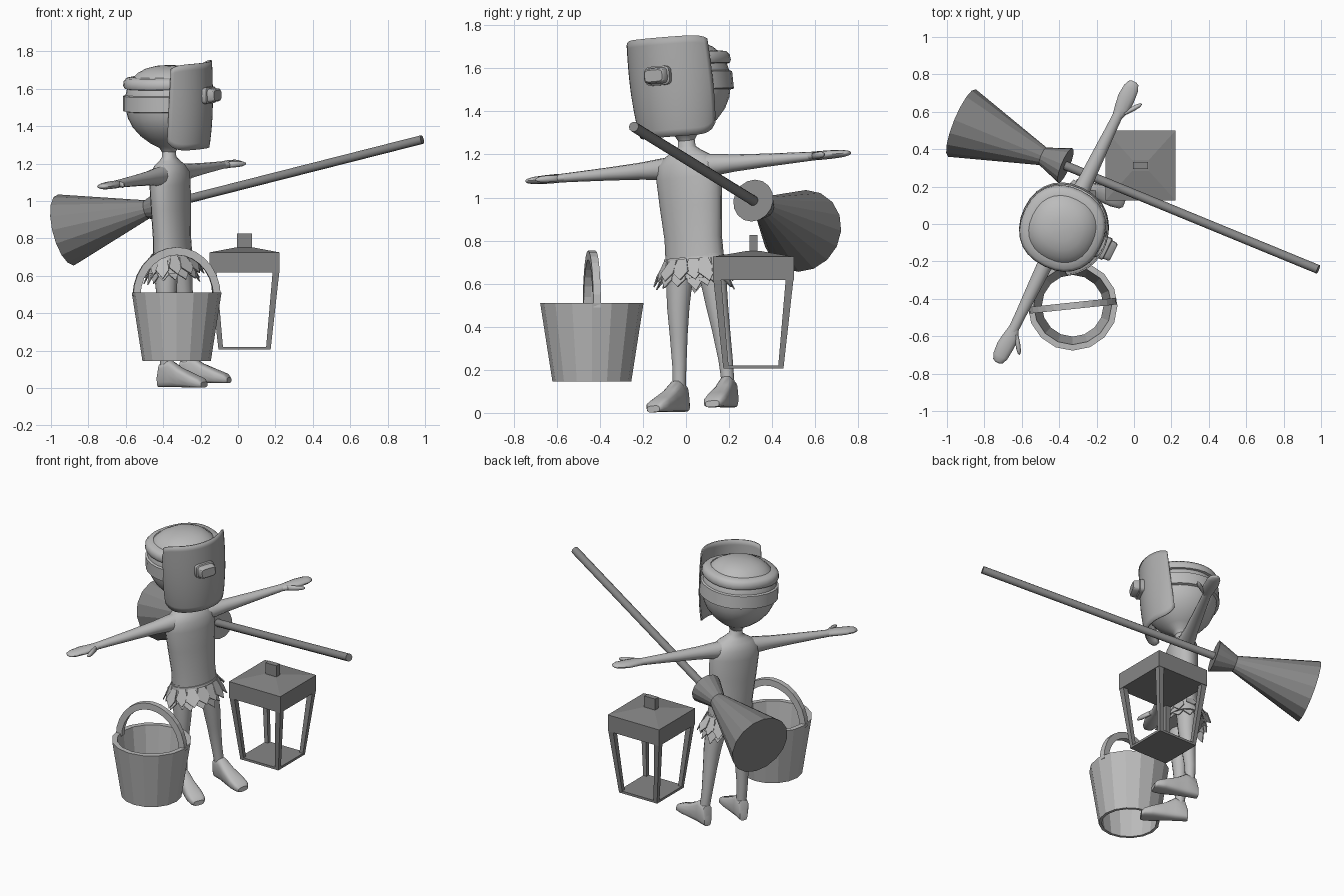
import bpy, bmesh, math, random
from math import sin, cos, pi, radians
from mathutils import Vector as V, Matrix

if "Cube" in bpy.data.objects:
    bpy.data.objects.remove(bpy.data.objects["Cube"])

random.seed(4)

def material(name, g):
    m = bpy.data.materials.new(name)
    m.diffuse_color = (g, g, g, 1)
    m.use_nodes = True
    m.node_tree.nodes["Principled BSDF"].inputs["Base Color"].default_value = m.diffuse_color
    return m

LIGHT = material("light grey", 0.50)
MID = material("mid grey", 0.42)
DARK = material("dark grey", 0.24)
I = Matrix.Identity(4)
# figure frame: x forward, y to its left, z up, turned and leaning a little
FIG = Matrix.Translation((-0.326, 0.09, 0.015)) @ Matrix.Rotation(radians(-26), 4, 'Z') @ Matrix.Rotation(radians(4.5), 4, 'X')

def finish(name, bm, mat, M=I, smooth=None):
    bm.transform(M)
    bmesh.ops.recalc_face_normals(bm, faces=bm.faces[:])
    me = bpy.data.meshes.new(name)
    bm.to_mesh(me)
    bm.free()
    me.materials.append(mat)
    ob = bpy.data.objects.new(name, me)
    bpy.context.collection.objects.link(ob)
    if smooth:
        bpy.ops.object.select_all(action='DESELECT')
        ob.select_set(True)
        bpy.context.view_layer.objects.active = ob
        bpy.ops.object.shade_smooth_by_angle(angle=radians(smooth))
    return ob

def loft(name, rings, n, mat, M=I, smooth=None, p=1, caps=True, turn=0, closed=False):
    """Skin through rings given as (centre, half axis a, half axis b); p < 1 is boxier."""
    bm = bmesh.new()
    f = lambda c: math.copysign(abs(c) ** p, c)
    loops = []
    for c, a, b in rings:
        loops.append([bm.verts.new(V(c) + V(a) * f(cos(2 * pi * i / n + turn)) + V(b) * f(sin(2 * pi * i / n + turn)))
                      for i in range(n)])
    pairs = list(zip(loops, loops[1:]))
    if closed:
        pairs.append((loops[-1], loops[0]))
    for r, s in pairs:
        for i in range(n):
            j = (i + 1) % n
            bm.faces.new((r[i], r[j], s[j], s[i]))
    if caps and not closed:
        bm.faces.new(loops[0])
        bm.faces.new(loops[-1])
    return finish(name, bm, mat, M, smooth)

def upright(prof):   # (z, half depth, half width)
    return [((0, 0, z), (a, 0, 0), (0, b, 0)) for z, a, b in prof]

def box_rings(cx, cy, levels):   # square rings, half sizes in x and y
    k = math.sqrt(2)
    return [((cx, cy, z), (hx * k, 0, 0), (0, hy * k, 0)) for z, hx, hy in levels]

# torso and neck
loft("torso", upright([(.67, .095, .145), (.8, .09, .142), (.95, .092, .155), (1.08, .094, .163),
     (1.14, .09, .155), (1.18, .072, .115), (1.205, .05, .07), (1.225, .038, .042), (1.30, .036, .036)]),
     20, LIGHT, FIG, 60)

# arms, hands, legs and feet
for s, side in ((1, "left"), (-1, "right")):
    loft(side + "_arm", [((0, s * y, 1.13), (a, 0, 0), (0, 0, b)) for y, a, b in
         ((.08, .055, .055), (.16, .05, .048), (.24, .042, .04), (.4, .036, .031), (.56, .029, .024), (.66, .027, .02))],
         12, LIGHT, FIG, 60)
    loft(side + "_hand", [((x, s * y, 1.13), (a, 0, 0), (0, 0, b)) for y, a, b, x in
         ((.63, .027, .019, 0), (.68, .042, .021, .005), (.74, .046, .02, 0), (.80, .041, .017, 0),
          (.83, .028, .011, 0), (.838, .012, .005, 0))], 12, LIGHT, FIG, 60)
    loft(side + "_thumb", [((x, s * y, 1.13), (r, 0, 0), (0, 0, r)) for x, y, r in
         ((.025, .66, .016), (.055, .70, .016), (.075, .73, .014), (.085, .748, .006))], 8, LIGHT, FIG, 60)
    loft(side + "_leg", [((x, s * y, z), (r, 0, 0), (0, r, 0)) for z, x, y, r in
         ((.72, 0, .075, .07), (.6, 0, .088, .063), (.48, .005, .1, .053), (.36, 0, .11, .043),
          (.22, -.005, .12, .034), (.1, 0, .127, .03))], 14, LIGHT, FIG, 60)
    foot = FIG @ Matrix.Translation((0, s * .128, 0)) @ Matrix.Rotation(radians(s * 6), 4, 'Z')
    loft(side + "_foot", [((x, 0, h / 2), (0, w, 0), (0, 0, h / 2)) for x, h, w in
         ((-.045, .07, .025), (-.03, .125, .034), (.03, .145, .036), (.09, .105, .043),
          (.17, .07, .052), (.22, .05, .048), (.238, .03, .034))], 16, LIGHT, foot, 40, p=.6)

# leaf skirt: waistband and two rows of ragged pointed leaves
loft("skirt_band", upright([(.61, .125, .17), (.67, .108, .156), (.71, .1, .15)]), 20, LIGHT, FIG, 40)
bm = bmesh.new()
for count, top, tip, out in ((15, .70, .60, .152), (15, .66, .555, .135)):
    for i in range(count):
        t = 2 * pi * (i + random.uniform(-.2, .2)) / count + top
        low, flare = tip + random.uniform(-.015, .02), out + random.uniform(-.015, .012)
        def pt(da, r, z):
            return bm.verts.new((r * cos(t + da), (r + .04) * sin(t + da), z))
        mid = (top + low) / 2 - .01
        bm.faces.new((pt(-.16, .106, top), pt(-.24, flare - .01, mid), pt(.05, flare + .008, low),
                      pt(.24, flare - .012, mid), pt(.16, .106, top)))
skirt = finish("skirt_leaves", bm, LIGHT, FIG)
skirt.modifiers.new("thickness", 'SOLIDIFY').thickness = .006

# head with a headband and a raised rim around the crown
def head_rings(prof):
    return upright([(z, r, r) for z, r in prof])
loft("head", head_rings([(1.25, .036), (1.275, .05), (1.30, .095), (1.34, .145), (1.39, .186), (1.44, .209), (1.5, .221),
     (1.56, .219), (1.61, .205), (1.65, .182), (1.68, .15), (1.70, .11), (1.712, .06), (1.715, .01)]),
     28, LIGHT, FIG, 60, p=.92)
loft("headband", head_rings([(1.475, .21), (1.48, .233), (1.56, .23), (1.568, .21)]), 28, LIGHT, FIG, 40, p=.92, caps=False)
loft("crown_rim", head_rings([(1.595, .195), (1.60, .22), (1.615, .226), (1.64, .222), (1.655, .208), (1.66, .175)]),
     28, LIGHT, FIG, 40, p=.88, caps=False)

# face shield: curved sheet with rounded corners
bm = bmesh.new()
NA, NZ = 24, 14
grid = []
for i in range(NA + 1):
    u = i / NA * 2 - 1
    z0, z1 = 1.27 + .05 * abs(u) ** 8, 1.732 - .02 * abs(u) ** 8
    row = []
    for j in range(NZ + 1):
        v = j / NZ
        a = radians(66 - 8 * v) * u
        r = .243 - .03 * (1 - v) ** 3
        row.append(bm.verts.new((r * cos(a), r * sin(a), z0 + (z1 - z0) * v)))
    grid.append(row)
for i in range(NA):
    for j in range(NZ):
        bm.faces.new((grid[i][j], grid[i + 1][j], grid[i + 1][j + 1], grid[i][j + 1]))
shield = finish("face_shield", bm, MID, FIG, 40)
mod = shield.modifiers.new("thickness", 'SOLIDIFY')
mod.thickness, mod.offset = .008, 0
# viewing window frame on the shield
loft("shield_window", [((x, 0, 1.555), (0, w, 0), (0, 0, h)) for x, w, h in
     ((.225, .063, .045), (.262, .063, .045), (.266, .055, .038), (.295, .052, .034), (.302, .045, .027))],
     20, MID, FIG, 40, p=.45)

# bucket: open tapered wall
BX, BY = -.328, -.437
loft("bucket", [((BX, BY, z), (r, 0, 0), (0, r, 0)) for z, r in
     ((.145, .183), (.51, .24), (.51, .208), (.145, .165))], 16, LIGHT, closed=True)
# bucket handle: arched strap
arch = []
for i in range(15):
    t = pi * i / 14
    arch.append(((.216 * cos(t), 0, .49 + .242 * sin(t)), (.028 * cos(t), 0, .03 * sin(t)), (0, .025, 0)))
loft("bucket_handle", arch, 4, LIGHT, Matrix.Translation((BX, BY, 0)) @ Matrix.Rotation(radians(6), 4, 'Z'), turn=pi / 4)

# lantern
LX, LY = .035, .313
def block(name, levels, cx=LX, cy=LY):
    loft(name, box_rings(cx, cy, levels), 4, DARK, turn=pi / 4)
block("lantern_roof", ((.617, .188, .188), (.725, .188, .188), (.752, .045, .03)))
block("lantern_cap", ((.74, .04, .018), (.825, .04, .018)))
block("lantern_base", ((.205, .14, .14), (.22, .14, .14)))
for sx in (-1, 1):
    for sy in (-1, 1):
        k = .018 * math.sqrt(2)
        loft("lantern_post", [((LX + sx * d, LY + sy * d, z), (q * k, 0, 0), (0, q * k, 0))
             for z, d, q in ((.207, .127, .7), (.62, .168, 1))], 4, DARK, turn=pi / 4)

# broom: bristles, collar and stick along one axis
end = V((-.92, .54, .845))
axis = (V((.99, -.245, 1.33)) - end).normalized()
BR = Matrix.Translation(end) @ axis.to_track_quat('Z', 'Y').to_matrix().to_4x4()
loft("broom_bristles", head_rings([(0, .195), (.49, .048)]), 16, DARK, BR)
loft("broom_collar", head_rings([(.48, .05), (.615, .1)]), 16, DARK, BR)
loft("broom_stick", head_rings([(.55, .024), (2.115, .024)]), 10, DARK, BR, 40)
